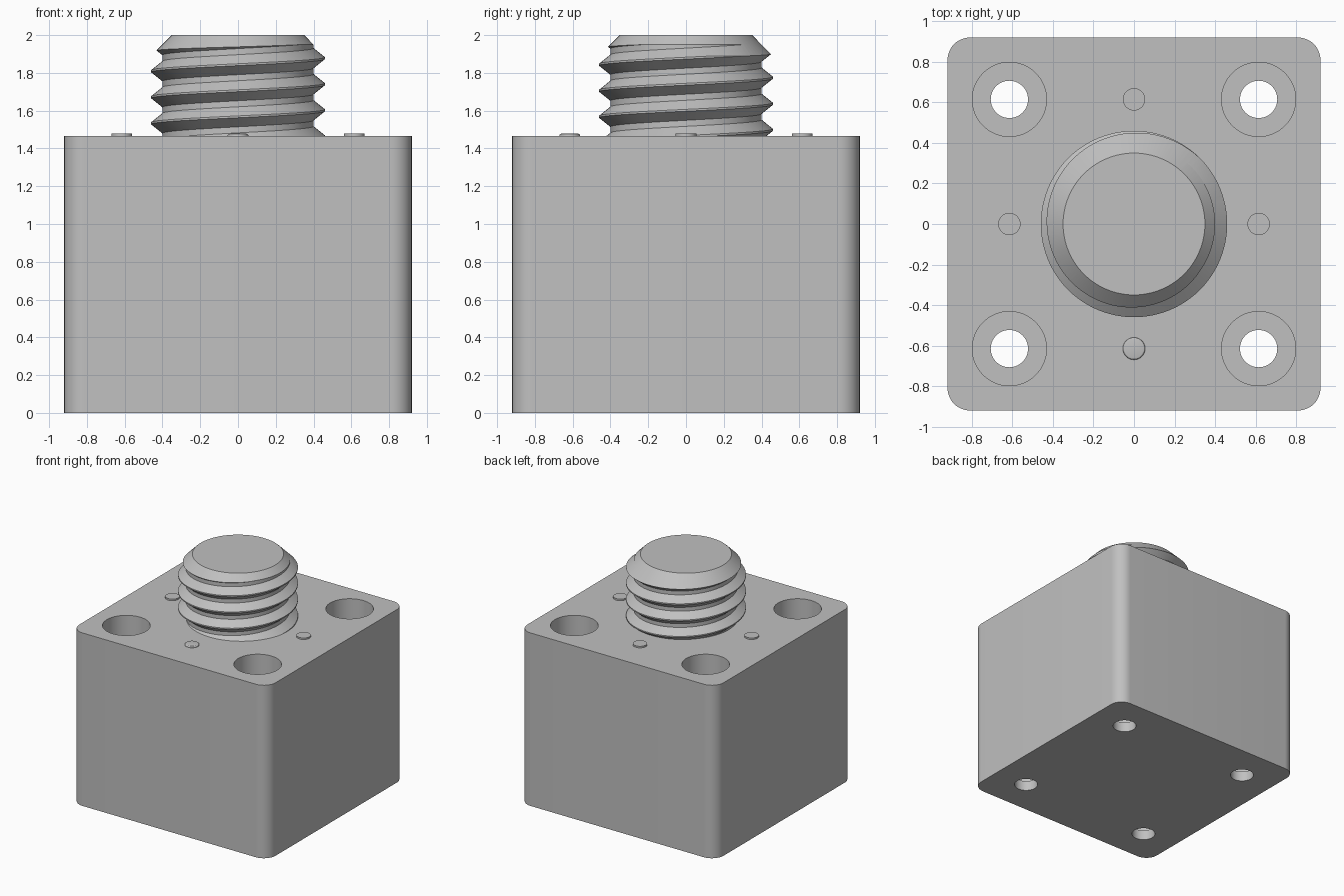
import bpy, bmesh
from math import cos, sin, tau, radians

if "Cube" in bpy.data.objects:
    bpy.data.objects.remove(bpy.data.objects["Cube"], do_unlink=True)

HALF, TOP = 0.92, 1.465      # block half width and height
OFFSET = 0.615               # hole and pin distance from the axes
PITCH, SEGMENTS = 0.138, 96  # thread lead and columns per turn
ROOT, CREST = 0.4, 0.46

steel = bpy.data.materials.new("steel_grey")
steel.use_nodes = True
GREY = (0.53, 0.53, 0.53, 1)
steel.diffuse_color = GREY
steel.node_tree.nodes["Principled BSDF"].inputs["Base Color"].default_value = GREY


def finish(bm, name):
    bmesh.ops.recalc_face_normals(bm, faces=bm.faces)
    mesh = bpy.data.meshes.new(name)
    bm.to_mesh(mesh)
    bm.free()
    mesh.materials.append(steel)
    obj = bpy.data.objects.new(name, mesh)
    bpy.context.collection.objects.link(obj)
    return obj


def cone(name, x, y, z0, z1, r0, r1, sides=64, rim=0):
    bm = bmesh.new()
    bmesh.ops.create_cone(bm, cap_ends=True, segments=sides,
                          radius1=r0, radius2=r1, depth=z1 - z0)
    bmesh.ops.translate(bm, verts=bm.verts, vec=(x, y, (z0 + z1) / 2))
    if rim:
        edges = [e for e in bm.edges if all(v.co.z > z1 - 1e-4 for v in e.verts)]
        bmesh.ops.bevel(bm, geom=edges, offset=rim, segments=3,
                        profile=0.5, affect='EDGES')
    return finish(bm, name)


def select(obj):
    bpy.ops.object.select_all(action='DESELECT')
    obj.select_set(True)
    bpy.context.view_layer.objects.active = obj


def smooth(obj):
    select(obj)
    bpy.ops.object.shade_smooth_by_angle(angle=radians(25))


def boolean(obj, cutter, operation):
    mod = obj.modifiers.new("cut", 'BOOLEAN')
    mod.operation, mod.solver, mod.object = operation, 'EXACT', cutter
    select(obj)
    bpy.ops.object.modifier_apply(modifier=mod.name)
    bpy.data.objects.remove(cutter, do_unlink=True)


# Block with rounded upright edges
bm = bmesh.new()
bmesh.ops.create_cube(bm, size=1)
bmesh.ops.scale(bm, verts=bm.verts, vec=(2 * HALF, 2 * HALF, TOP))
bmesh.ops.translate(bm, verts=bm.verts, vec=(0, 0, TOP / 2))
upright = [e for e in bm.edges if abs(e.verts[0].co.z - e.verts[1].co.z) > 1]
bmesh.ops.bevel(bm, geom=upright, offset=0.11, segments=12,
                profile=0.5, affect='EDGES')
block = finish(bm, "block")

# Deep counterbored mounting holes in the corners
for sx in (-1, 1):
    for sy in (-1, 1):
        x, y = sx * OFFSET, sy * OFFSET
        boolean(block, cone("through_cutter", x, y, -0.1, 0.5, 0.092, 0.092), 'DIFFERENCE')
        boolean(block, cone("bore_cutter", x, y, 0.085, TOP + 0.1, 0.183, 0.183), 'DIFFERENCE')
smooth(block)

# Low round pins around the stud; the front one has a rounded rim
for name, x, y in (("left_pin", 1, 0), ("right_pin", -1, 0),
                   ("back_pin", 0, 1), ("front_pin", 0, -1)):
    rim = 0.01 if name == "front_pin" else 0
    smooth(cone(name, x * OFFSET, y * OFFSET, TOP - 0.02, TOP + 0.013,
                0.055, 0.055, 48, rim))

# Right-handed threaded stud; column ends collapse to the axis to close it
LOW, HIGH = 1.36, 2.1
profile = ((0, CREST), (0.01, CREST), (0.058, ROOT), (0.09, ROOT))
bm = bmesh.new()
columns = []
for i in range(SEGMENTS + 1):
    a, column = tau * i / SEGMENTS, []
    for turn in range(-4, 5):
        for dz, r in profile:
            z = 1.735 + PITCH * (turn + i / SEGMENTS) + dz
            if not LOW < z < HIGH:
                z, r = min(max(z, LOW), HIGH), 0
            column.append(bm.verts.new((r * cos(a), r * sin(a), z)))
    columns.append(column)
for c, d in zip(columns, columns[1:]):
    for j in range(len(c) - 1):
        bm.faces.new((c[j], d[j], d[j + 1], c[j + 1]))
bmesh.ops.remove_doubles(bm, verts=bm.verts, dist=1e-5)
bmesh.ops.triangulate(bm, faces=bm.faces)
stud = finish(bm, "threaded_stud")

# Trim the stud flat on top with a chamfered end
boolean(stud, cone("chamfer_envelope", 0, 0, 1.44, 2, 0.91, 0.35, 96), 'INTERSECT')
smooth(stud)
